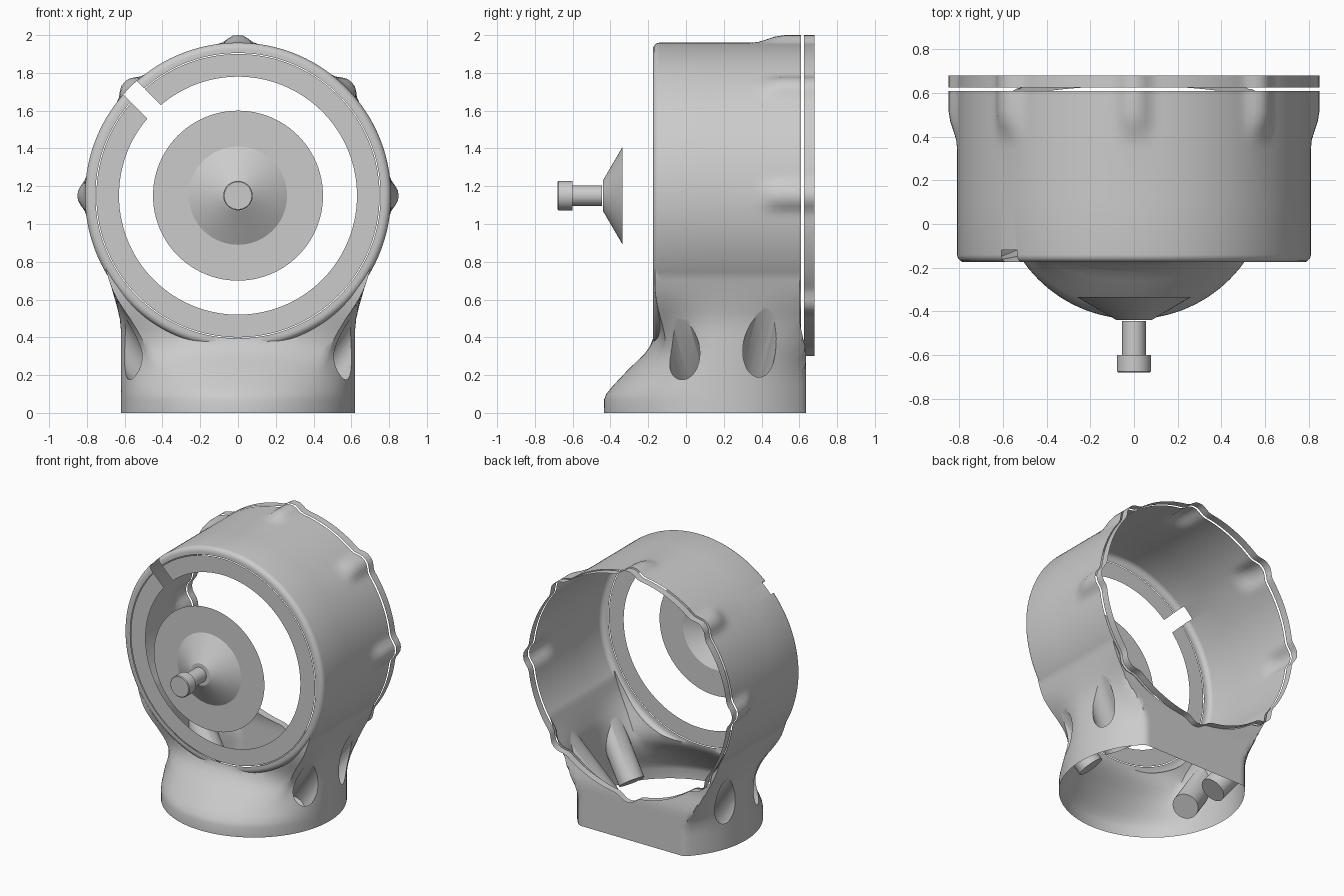
import bpy, bmesh, math
from mathutils import Vector, Matrix

cube = bpy.data.objects.get("Cube")
if cube:
    bpy.data.objects.remove(cube, do_unlink=True)

CZ = 1.15          # height of the drum axis
R = 0.81           # drum radius
NOTCH = math.radians(135)

grey = bpy.data.materials.new("plain grey")
grey.use_nodes = True
grey.diffuse_color = (0.6, 0.6, 0.6, 1)
grey.node_tree.nodes["Principled BSDF"].inputs["Base Color"].default_value = (0.6, 0.6, 0.6, 1)


def finish(bm, name, closed=False):
    if closed:
        bmesh.ops.recalc_face_normals(bm, faces=bm.faces)
    me = bpy.data.meshes.new(name)
    bm.to_mesh(me)
    bm.free()
    ob = bpy.data.objects.new(name, me)
    bpy.context.collection.objects.link(ob)
    me.materials.append(grey)
    return ob


def loft(name, rings, cap=True, loop=True):
    """Skin a list of equal-length point rings."""
    bm = bmesh.new()
    vs = [[bm.verts.new(p) for p in ring] for ring in rings]
    n = len(vs[0])
    for a, b in zip(vs, vs[1:]):
        for i in range(n if loop else n - 1):
            j = (i + 1) % n
            bm.faces.new((a[i], a[j], b[j], b[i]))
    if cap:
        bm.faces.new(vs[0][::-1])
        bm.faces.new(vs[-1])
    return finish(bm, name, cap)


def lathe(name, profile, n=64, cap=True):
    """Spin (y, radius) pairs about the drum axis."""
    rings = [[(r * math.cos(k * math.tau / n), y, CZ + r * math.sin(k * math.tau / n))
              for k in range(n)] for y, r in profile]
    return loft(name, rings, cap)


def shade(ob, angle=35):
    bpy.ops.object.select_all(action='DESELECT')
    ob.select_set(True)
    bpy.context.view_layer.objects.active = ob
    bpy.ops.object.shade_smooth_by_angle(angle=math.radians(angle))


def boolean(ob, tool, op):
    m = ob.modifiers.new("bool", 'BOOLEAN')
    m.operation, m.object, m.solver = op, tool, 'EXACT'
    bpy.ops.object.select_all(action='DESELECT')
    ob.select_set(True)
    bpy.context.view_layer.objects.active = ob
    bpy.ops.object.modifier_apply(modifier=m.name)
    bpy.data.objects.remove(tool, do_unlink=True)


def smooth(a, b, v):
    t = min(1, max(0, (v - a) / (b - a)))
    return t * t * (3 - 2 * t)


def interp(table, v):
    for (a, p), (b, q) in zip(table, table[1:]):
        if v <= b:
            return p + (q - p) * (v - a) / (b - a)
    return table[-1][1]


# Drum: rounded front rim, eight small bumps swelling toward the back edge
def drum_ring(y, r, n=192):
    pts = []
    for k in range(n):
        t = k * math.tau / n
        off = abs((t + math.pi / 8) % (math.pi / 4) - math.pi / 8)
        rr = r + 0.04 * (1 - smooth(0.015, 0.125, off)) * smooth(0.35, 0.52, y)
        pts.append((rr * math.cos(t), y, CZ + rr * math.sin(t)))
    return pts


profile = [(-0.175, 0.755)]
for i in range(6):
    a = math.pi / 2 * i / 5
    profile.append((-0.14 - 0.035 * math.cos(a), 0.775 + 0.035 * math.sin(a)))
profile += [(y, R) for y in (0.1, 0.34, 0.38, 0.41, 0.44, 0.47, 0.52, 0.61, 0.625, 0.68)]
housing = loft("housing", [drum_ring(y, r) for y, r in profile])

# Base: round foot with a flat back, growing into the drum
FRONT = [(0, -0.435), (0.07, -0.434), (0.10, -0.422), (0.14, -0.39), (0.23, -0.305),
         (0.31, -0.222), (0.35, -0.192), (0.40, -0.172), (0.46, -0.165), (0.8, -0.165)]
WIDTH = [(0, 0.62), (0.44, 0.62), (0.50, 0.626), (0.57, 0.643), (0.65, 0.666),
         (0.75, 0.698), (0.8, 0.70)]
BACK = [(0, 0.635), (0.33, 0.635), (0.46, 0.605), (0.8, 0.60)]


def base_ring(z, n=120):
    w, f, b = interp(WIDTH, z), interp(FRONT, z), interp(BACK, z)
    box = smooth(0.18, 0.68, z)
    pts = []
    for k in range(n):
        t = k * math.tau / n
        c, s = math.cos(t), math.sin(t)
        d = 1 + box * (1 / max(abs(c), abs(s)) - 1)
        depth = 0.62 if s > 0 else 0.185 - f
        x = max(-w, min(w, w * d * c))
        y = max(f, min(b, 0.185 + depth * d * s))
        pts.append((x, y, z))
    return pts


levels = [0, 0.07, 0.10, 0.14, 0.18, 0.23, 0.27, 0.31, 0.35, 0.40, 0.44, 0.47,
          0.50, 0.535, 0.57, 0.61, 0.65, 0.70, 0.75, 0.8]
boolean(housing, loft("base", [base_ring(z) for z in levels]), 'UNION')

# Four blind screw pockets slanting down and inward through the base
tilt = math.radians(52)
for side in (1, -1):
    for turn in (-19, 19):
        a = math.radians(turn)
        flat = Vector((side * math.cos(a), math.sin(a), 0))
        axis = flat * math.cos(tilt) + Vector((0, 0, math.sin(tilt)))
        hit = Vector((0, 0.185, 0.335)) + flat * 0.62
        bm = bmesh.new()
        bmesh.ops.create_cone(bm, cap_ends=True, segments=32, radius1=0.09, radius2=0.09, depth=0.55)
        bm.transform(Matrix.Translation(hit - axis * 0.025)
                     @ axis.to_track_quat('Z', 'Y').to_matrix().to_4x4())
        boolean(housing, finish(bm, "pocket_cutter"), 'DIFFERENCE')

# Notch through the front rim
bm = bmesh.new()
bmesh.ops.create_cube(bm, size=1)
bm.transform(Matrix.Translation((0, 0, CZ)) @ Matrix.Rotation(-NOTCH, 4, 'Y')
             @ Matrix.Translation((0.70, -0.22, 0)) @ Matrix.Diagonal((0.30, 0.20, 0.10, 1)))
boolean(housing, finish(bm, "notch_cutter"), 'DIFFERENCE')

# Open the shell: front, back, underside, and the thin slit before the back trim
bm = bmesh.new()
bm.from_mesh(housing.data)
bm.normal_update()
drop = []
for f in bm.faces:
    c = f.calc_center_median()
    r = math.hypot(c.x, c.z - CZ)
    front = c.y < -0.1 and r < 0.752 and c.z > 0.35
    back = c.y > 0.67 and abs(f.normal.y) > 0.9
    under = c.z < 0.01 and f.normal.z < -0.9
    slit = 0.611 < c.y < 0.624 and 0.79 < r < 0.87 and abs(f.normal.y) < 0.3
    if front or back or under or slit:
        drop.append(f)
bmesh.ops.delete(bm, geom=drop, context='FACES')
bm.to_mesh(housing.data)
bm.free()
shade(housing)

# Flat front ring, split at the notch
rings = []
for r in (0.63, 0.75):
    g = math.asin(0.05 / r)
    rings.append([(r * math.cos(t), -0.175, CZ + r * math.sin(t)) for t in
                  (NOTCH + g + (math.tau - 2 * g) * k / 120 for k in range(121))])
loft("front_ring", rings, cap=False, loop=False)

# Centre disc, cone, and knob
lathe("centre_disc", [(-0.335, 0.45), (-0.335, 0.26)], 96, cap=False)
cone = lathe("cone", [(-0.335, 0.26), (-0.44, 0.08)], 96, cap=False)
lathe("cone_tip", [(-0.44, 0.08), (-0.44, 0.01)], 96, cap=False)
stem = lathe("knob_stem", [(-0.60, 0.054), (-0.445, 0.054)], 48)
head = lathe("knob_head", [(-0.68, 0.073), (-0.675, 0.078), (-0.60, 0.078)], 48)
for ob in (cone, stem, head):
    shade(ob)
